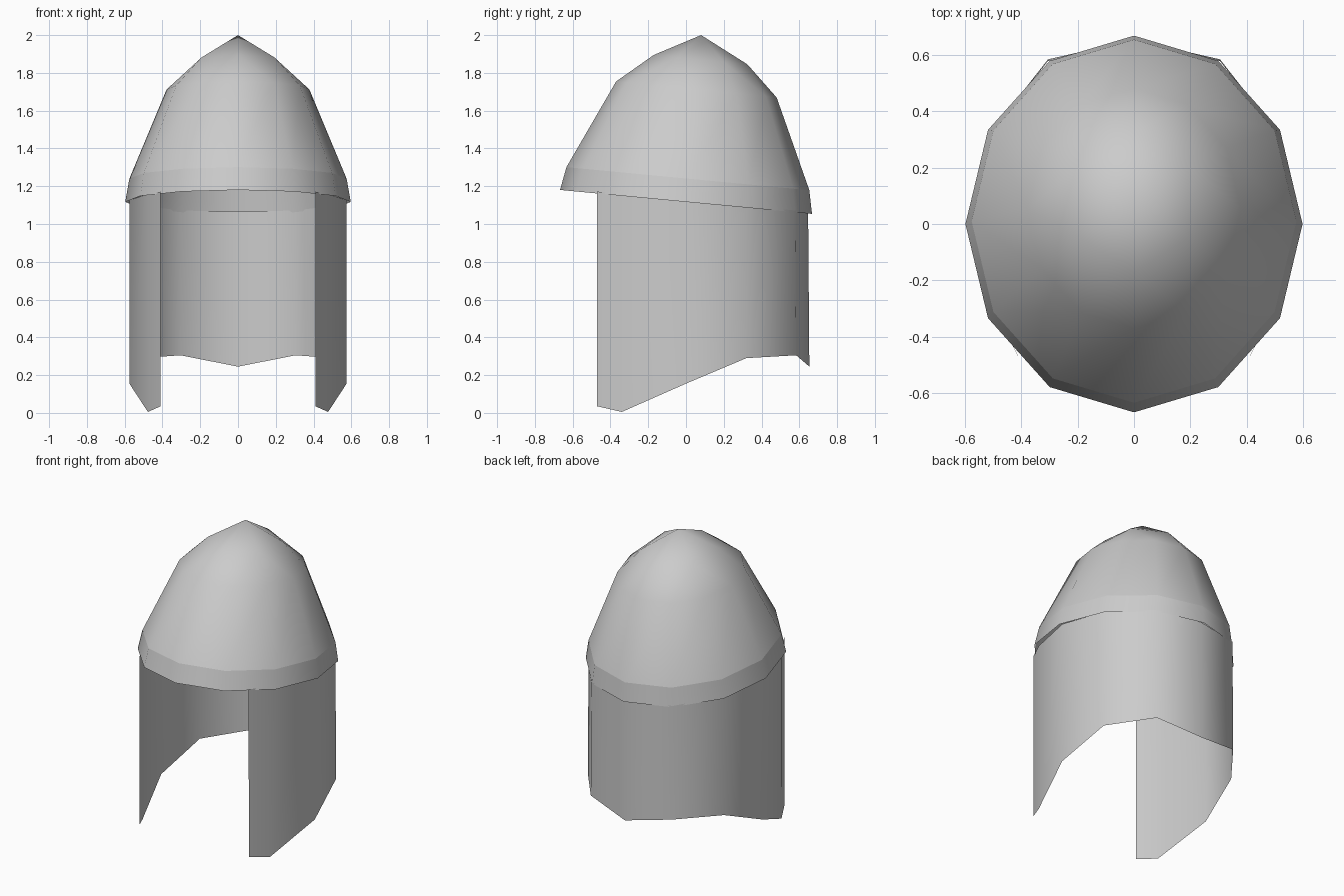
import bpy, bmesh, math

if "Cube" in bpy.data.objects:
    bpy.data.objects.remove(bpy.data.objects["Cube"])

steel = bpy.data.materials.new("steel grey")
steel.diffuse_color = (0.6, 0.6, 0.6, 1)
steel.use_nodes = True
steel.node_tree.nodes["Principled BSDF"].inputs["Base Color"].default_value = steel.diffuse_color


def ring(bm, n, cy, rx, ry, z, tilt):
    """Horizontal oval of n points, tilted downwards to the back; starts at +y."""
    out = []
    for i in range(n):
        a = 2 * math.pi * i / n
        y = ry * math.cos(a)
        out.append(bm.verts.new((rx * math.sin(a), cy + y, z - tilt * y)))
    return out


def bridge(bm, low, high):
    n = len(low)
    for i in range(n):
        j = (i + 1) % n
        bm.faces.new((low[j], low[i], high[i], high[j]))


def finish(bm, name):
    for f in bm.faces:
        f.smooth = True
    me = bpy.data.meshes.new(name)
    bm.to_mesh(me)
    bm.free()
    me.materials.append(steel)
    ob = bpy.data.objects.new(name, me)
    bpy.context.collection.objects.link(ob)
    return ob


# rim band
bm = bmesh.new()
bridge(bm, ring(bm, 12, 0.0, 0.597, 0.667, 1.117, 0.095),
       ring(bm, 12, 0.01, 0.575, 0.643, 1.24, 0.095))
finish(bm, "rim_band")

# dome: twelve sides narrowing to a six-sided cap with a point
bm = bmesh.new()
base = ring(bm, 12, 0.01, 0.575, 0.643, 1.24, 0.095)
shoulder = ring(bm, 12, 0.055, 0.378, 0.425, 1.712, 0.1)
cap = ring(bm, 6, 0.077, 0.222, 0.248, 1.87, 0.1)
tip = bm.verts.new((0, 0.08, 2.0))
bridge(bm, base, shoulder)
for i in range(6):
    a, b = cap[i], cap[(i + 1) % 6]
    s0, s1, s2 = (shoulder[(2 * i + k) % 12] for k in range(3))
    bm.faces.new((s1, s0, a))
    bm.faces.new((s1, a, b))
    bm.faces.new((s2, s1, b))
    bm.faces.new((b, a, tip))
finish(bm, "dome")

# neck curtain: one open sheet, (x, y, hem height) from the front edge to the back
half = [(0.41, -0.47, 0.035), (0.477, -0.34, 0.005), (0.575, 0.0, 0.155),
        (0.51, 0.32, 0.29), (0.305, 0.583, 0.305), (0, 0.653, 0.245)]
path = half + [(-x, y, z) for x, y, z in reversed(half[:-1])]
bm = bmesh.new()
hem = [bm.verts.new(p) for p in path]
top = [bm.verts.new((x * 0.998, y * 0.99 if y > 0 else y, 1.127 - 0.095 * y)) for x, y, z in path]
for i in range(len(path) - 1):
    bm.faces.new((hem[i], hem[i + 1], top[i + 1], top[i]))
finish(bm, "neck_curtain")
